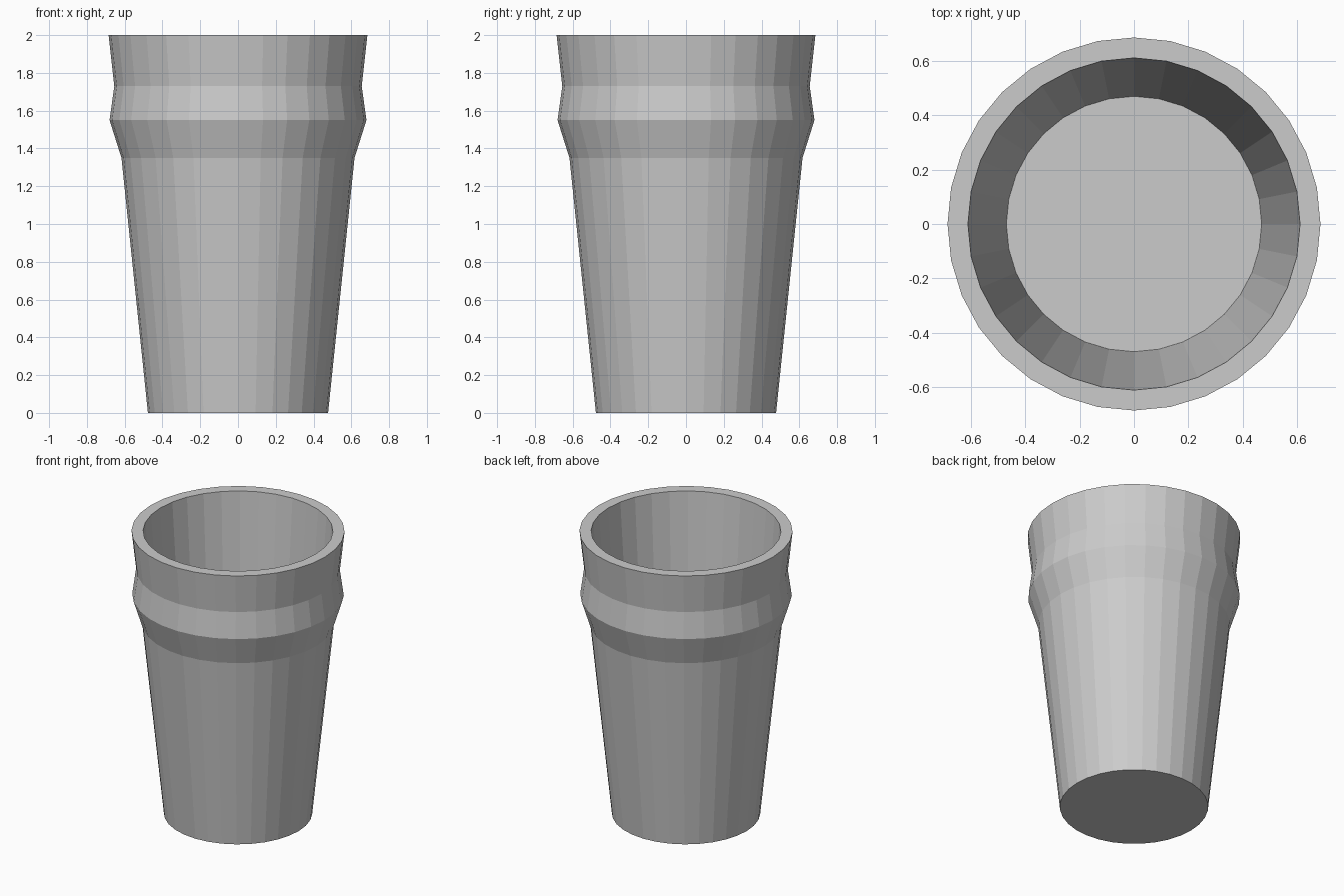
import bpy, bmesh
from math import cos, sin, tau

if "Cube" in bpy.data.objects:
    bpy.data.objects.remove(bpy.data.objects["Cube"])

SIDES = 32

# (radius, z): outside from base to rim, then inside down to the floor
PROFILE = [
    (0.477, 0.00), (0.617, 1.35), (0.68, 1.55), (0.655, 1.73), (0.685, 2.00),
    (0.61, 2.00), (0.469, 0.06),
]


def lathe(name, profile, sides):
    """Revolve a profile around z and cap both ends."""
    bm = bmesh.new()
    rings = [[bm.verts.new((r * cos(tau * i / sides), r * sin(tau * i / sides), z))
              for i in range(sides)] for r, z in profile]
    for low, high in zip(rings, rings[1:]):
        for i in range(sides):
            j = (i + 1) % sides
            bm.faces.new((low[i], low[j], high[j], high[i]))
    bm.faces.new(rings[0][::-1])   # underside
    bm.faces.new(rings[-1])        # inner floor
    mesh = bpy.data.meshes.new(name)
    bm.to_mesh(mesh)
    bm.free()
    obj = bpy.data.objects.new(name, mesh)
    bpy.context.collection.objects.link(obj)
    return obj


# Drinking glass with a bulge below the rim
lathe("drinking_glass", PROFILE, SIDES)
